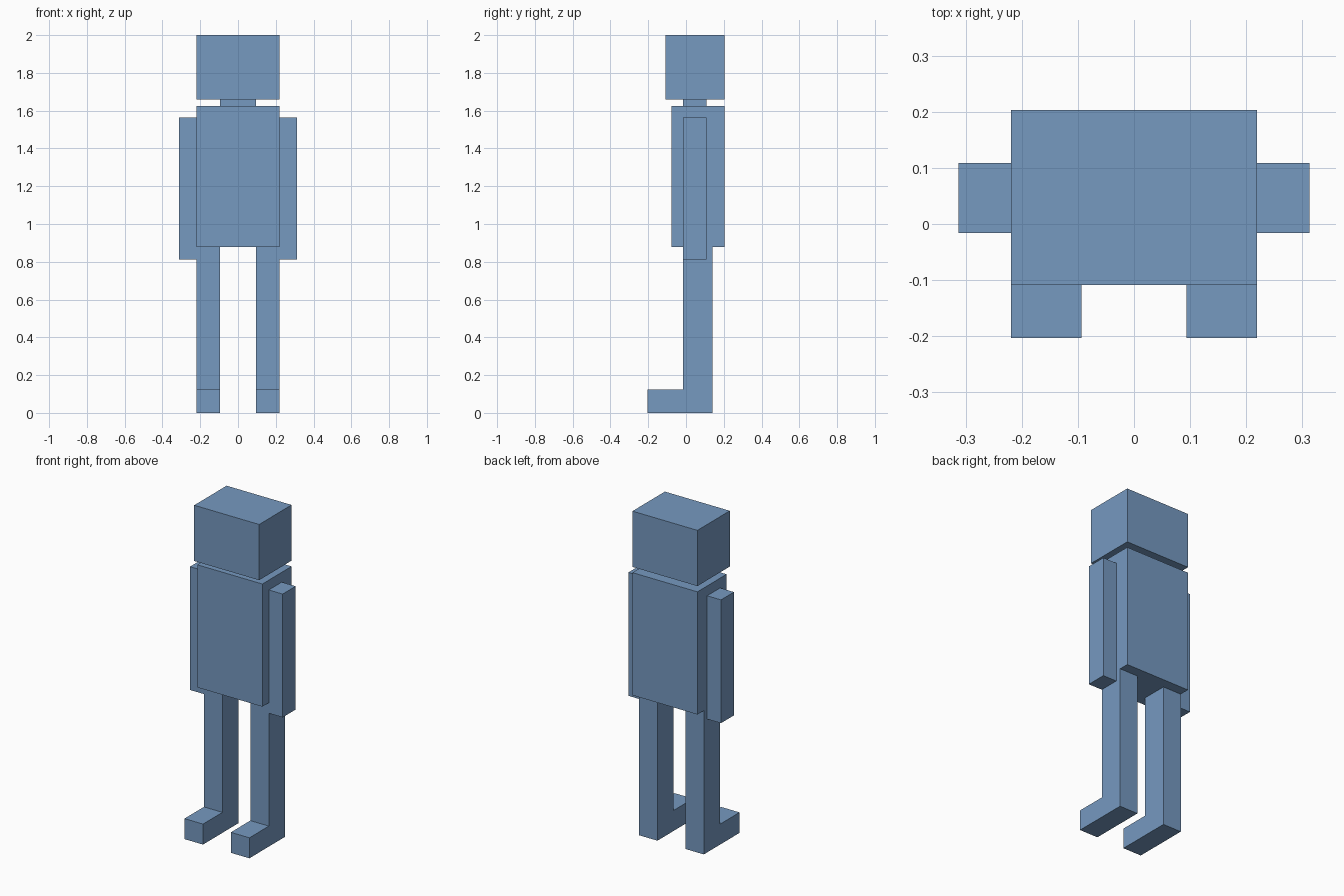
import bpy
import bmesh
from mathutils import Vector

cube = bpy.data.objects.get("Cube")
if cube:
    bpy.data.objects.remove(cube, do_unlink=True)

# Single flat colour
BLUE = (0.181, 0.319, 0.527, 1.0)
blue = bpy.data.materials.new("steel_blue")
blue.use_nodes = True
blue.diffuse_color = BLUE
blue.node_tree.nodes["Principled BSDF"].inputs["Base Color"].default_value = BLUE


def extrude_profile(name, profile, x0, x1):
    """Extrude a (y, z) outline from x0 to x1 as a flat-shaded solid."""
    bm = bmesh.new()
    face = bm.faces.new([bm.verts.new((x0, y, z)) for y, z in profile])
    new = bmesh.ops.extrude_face_region(bm, geom=[face])["geom"]
    verts = [v for v in new if isinstance(v, bmesh.types.BMVert)]
    bmesh.ops.translate(bm, verts=verts, vec=Vector((x1 - x0, 0, 0)))
    bmesh.ops.recalc_face_normals(bm, faces=bm.faces)
    mesh = bpy.data.meshes.new(name)
    bm.to_mesh(mesh)
    bm.free()
    mesh.materials.append(blue)
    obj = bpy.data.objects.new(name, mesh)
    bpy.context.collection.objects.link(obj)
    return obj


def box(name, x, y, z):
    outline = [(y[0], z[0]), (y[1], z[0]), (y[1], z[1]), (y[0], z[1])]
    return extrude_profile(name, outline, *x)


# Head, neck and torso
box("head", (-0.219, 0.219), (-0.109, 0.203), (1.66, 2.0))
box("neck", (-0.094, 0.094), (-0.016, 0.109), (1.625, 1.66))
box("torso", (-0.219, 0.219), (-0.078, 0.203), (0.877, 1.625))

# Side outline of a leg with its forward-pointing foot
LEG = [(-0.203, 0), (0.141, 0), (0.141, 0.877),
       (-0.016, 0.877), (-0.016, 0.125), (-0.203, 0.125)]

# Paired limbs
for side, s in (("left", 1), ("right", -1)):
    box(f"{side}_arm", sorted((s * 0.219, s * 0.3125)), (-0.016, 0.109), (0.813, 1.565))
    extrude_profile(f"{side}_leg", LEG, *sorted((s * 0.094, s * 0.219)))
